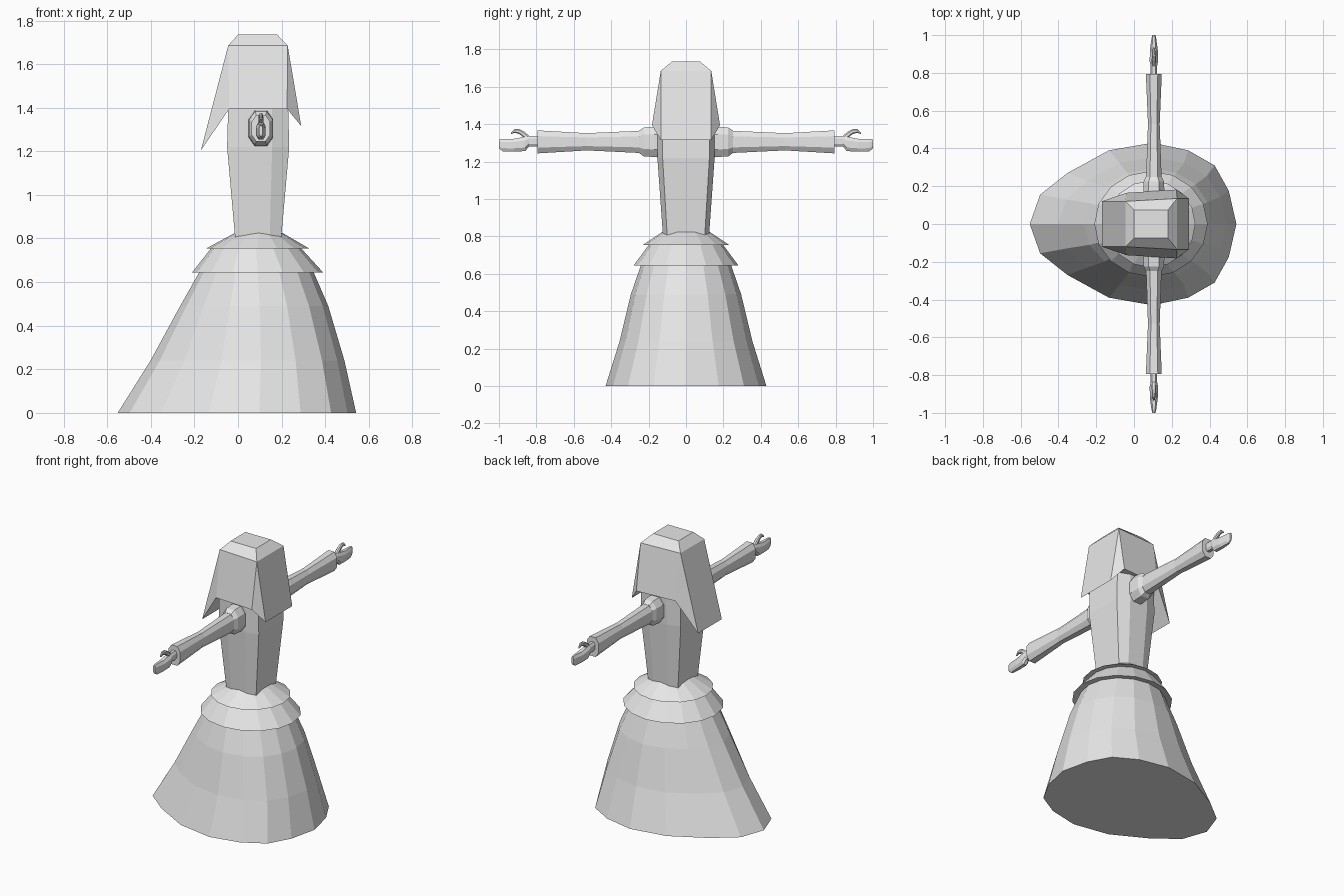
import bpy
import bmesh
import math

if "Cube" in bpy.data.objects:
    bpy.data.objects.remove(bpy.data.objects["Cube"], do_unlink=True)

grey = bpy.data.materials.new("plain grey")
grey.use_nodes = True
grey.diffuse_color = (0.8, 0.8, 0.8, 1)
grey.node_tree.nodes["Principled BSDF"].inputs["Base Color"].default_value = (0.8, 0.8, 0.8, 1)


def finish(name, bm, mirror=False):
    bmesh.ops.recalc_face_normals(bm, faces=bm.faces)
    mesh = bpy.data.meshes.new(name)
    bm.to_mesh(mesh)
    bm.free()
    mesh.materials.append(grey)
    ob = bpy.data.objects.new(name, mesh)
    bpy.context.collection.objects.link(ob)
    if mirror:
        mod = ob.modifiers.new("other side", 'MIRROR')
        mod.use_axis = (False, True, False)
        mod.use_mirror_merge = False
    return ob


def loft(name, rings, mirror=False):
    """Skin a stack of equal-length rings and cap both ends."""
    bm = bmesh.new()
    rows = [[bm.verts.new(p) for p in ring] for ring in rings]
    n = len(rows[0])
    for a, b in zip(rows, rows[1:]):
        for i in range(n):
            j = (i + 1) % n
            bm.faces.new((a[i], a[j], b[j], b[i]))
    bm.faces.new(rows[0])
    bm.faces.new(rows[-1])
    return finish(name, bm, mirror)


# Skirt: the hem is a pointed oval that becomes rounder towards the waist
HEM = [(0.545, 0), (0.505, 0.175), (0.43, 0.31), (0.29, 0.39), (0.10, 0.43),
       (-0.13, 0.39), (-0.35, 0.27), (-0.495, 0.155), (-0.55, 0)]
HEM += [(x, -y) for x, y in HEM[-2:0:-1]]


def skirt_ring(z, x0, x1, hy, trail=0.0):
    cx, hx = (x0 + x1) / 2, (x1 - x0) / 2
    ring = []
    for i, (x, y) in enumerate(HEM):
        a = i * math.tau / 16
        u = trail * x / 0.548 + (1 - trail) * math.cos(a)
        v = trail * y / 0.43 + (1 - trail) * math.sin(a)
        ring.append((cx + u * hx, v * hy, z))
    return ring


loft("skirt", [skirt_ring(0, -0.55, 0.545, 0.43, 1),
               skirt_ring(0.24, -0.40, 0.49, 0.355, 0.75),
               skirt_ring(0.49, -0.265, 0.415, 0.295, 0.4),
               skirt_ring(0.65, -0.175, 0.345, 0.24, 0.1),
               skirt_ring(0.75, -0.10, 0.27, 0.18)])
loft("lower_ruffle", [skirt_ring(0.655, -0.16, 0.33, 0.22),
                      skirt_ring(0.645, -0.21, 0.39, 0.28),
                      skirt_ring(0.76, -0.12, 0.285, 0.195)])
loft("upper_ruffle", [skirt_ring(0.76, -0.10, 0.27, 0.18),
                      skirt_ring(0.755, -0.145, 0.325, 0.23),
                      skirt_ring(0.825, -0.015, 0.205, 0.125)])


# Torso: eight-sided, widening towards the shoulders
def torso_ring(z, x0, x1, hy, flat_x, flat_y):
    c = (x0 + x1) / 2
    quarter = [(x1 - c, flat_y), (flat_x, hy)]
    pts = quarter + [(-x, y) for x, y in quarter[::-1]]
    pts += [(-x, -y) for x, y in pts]
    return [(c + x, y, z) for x, y in pts]


loft("torso", [torso_ring(0.80, -0.013, 0.198, 0.123, 0.053, 0.10),
               torso_ring(1.22, -0.05, 0.235, 0.153, 0.064, 0.125),
               torso_ring(1.40, -0.045, 0.23, 0.155, 0.064, 0.125)])

# Head covering: tapered hood with a short flap at +x and a long one at -x
hood = bmesh.new()
sides = {}
for s in (1, -1):
    sides[s] = [hood.verts.new((x, s * y, z)) for x, y, z in (
        (0.0, 0.075, 1.735), (0.18, 0.075, 1.735),
        (-0.045, 0.12, 1.685), (0.228, 0.135, 1.685),
        (-0.04, 0.165, 1.395), (0.225, 0.182, 1.395),
        (-0.17, 0.12, 1.205), (0.29, 0.135, 1.315))]
    v = sides[s]
    for f in ((0, 1, 3, 2), (2, 3, 5, 4), (2, 4, 6), (3, 7, 5)):
        hood.faces.new([v[i] for i in f])
L, R = sides[1], sides[-1]
for a, b in ((0, 1), (0, 2), (1, 3), (2, 6), (3, 7), (6, 4), (7, 5), (4, 5)):
    hood.faces.new((L[a], L[b], R[b], R[a]))
finish("hood", hood)


# Arms, mirrored across y
def arm_ring(y, hx, z0, z1, cx=0.105):
    cz, hz = (z0 + z1) / 2, (z1 - z0) / 2
    k = 0.5
    pts = [(1, k), (k, 1), (-k, 1), (-1, k), (-1, -k), (-k, -1), (k, -1), (1, -k)]
    return [(cx + hx * a, y, cz + hz * b) for a, b in pts]


def limb(name, stations):
    loft(name, [arm_ring(*s) for s in stations], mirror=True)


limb("shoulder", [(0.12, 0.055, 1.22, 1.375), (0.17, 0.056, 1.225, 1.387),
                  (0.225, 0.054, 1.228, 1.383), (0.25, 0.042, 1.245, 1.366)])
limb("sleeve", [(0.22, 0.042, 1.245, 1.366), (0.53, 0.031, 1.26, 1.352),
                (0.795, 0.042, 1.244, 1.367)])
limb("hand", [(0.77, 0.018, 1.282, 1.337), (0.84, 0.018, 1.28, 1.337),
              (0.86, 0.022, 1.256, 1.333), (0.92, 0.021, 1.254, 1.322),
              (0.98, 0.013, 1.255, 1.322), (1.0, 0.008, 1.27, 1.318)])
limb("thumb", [(0.835, 0.012, 1.30, 1.335), (0.865, 0.012, 1.325, 1.36),
               (0.89, 0.010, 1.347, 1.374), (0.915, 0.008, 1.354, 1.375),
               (0.935, 0.004, 1.347, 1.355)])
